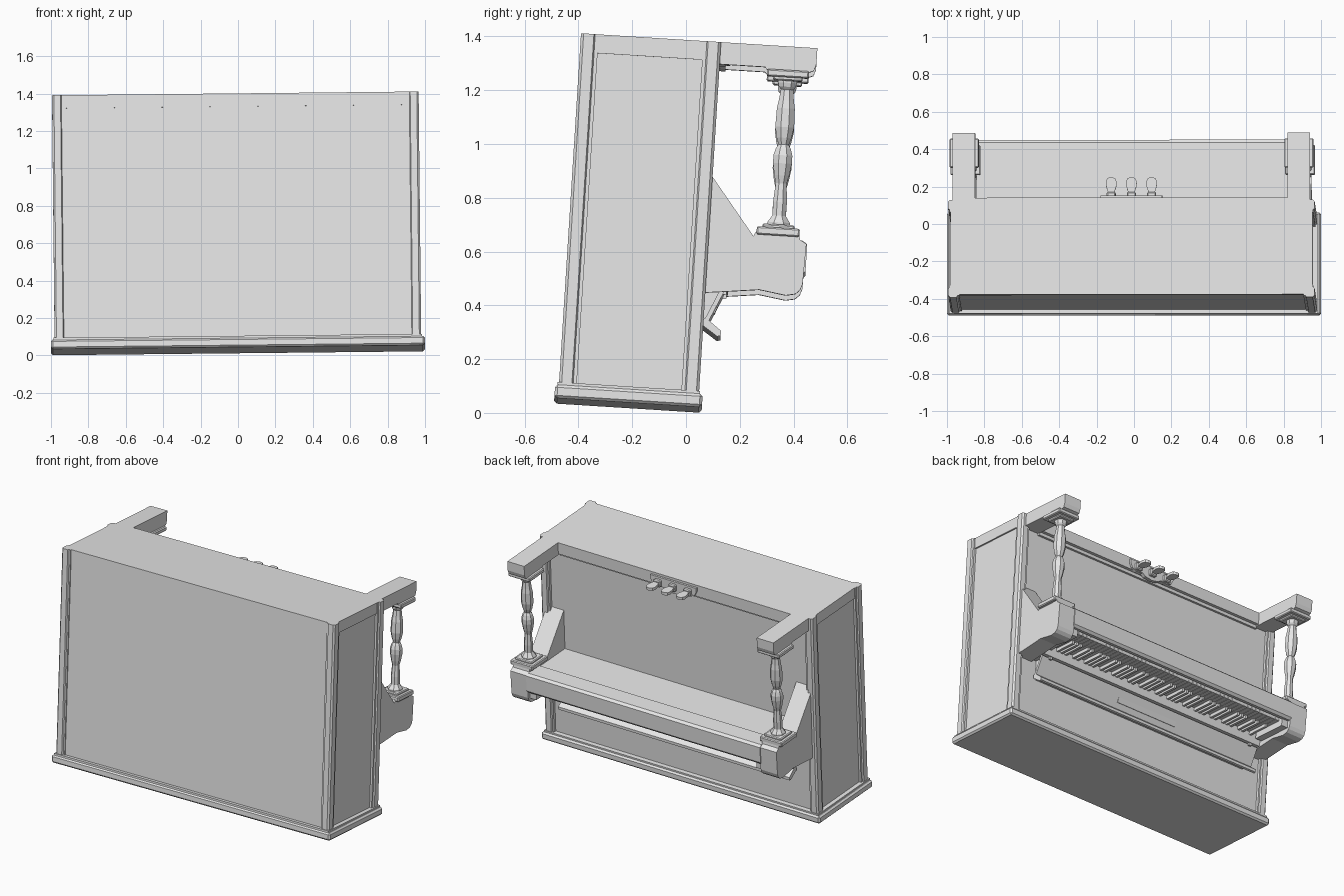
import bpy, bmesh, math
from mathutils import Matrix

if "Cube" in bpy.data.objects:
    bpy.data.objects.remove(bpy.data.objects["Cube"], do_unlink=True)

# One plain finish for every part
grey = bpy.data.materials.new("plain_grey")
grey.use_nodes = True
grey.diffuse_color = (0.8, 0.8, 0.8, 1)
grey.node_tree.nodes["Principled BSDF"].inputs["Base Color"].default_value = (0.8, 0.8, 0.8, 1)

# The upturned cabinet leans slightly
LEAN = (Matrix.Translation((0, -0.216, 0.028))
        @ Matrix.Rotation(math.radians(-3.6), 4, 'X')
        @ Matrix.Rotation(math.radians(-0.6), 4, 'Y'))


def finish(name, bm):
    bmesh.ops.recalc_face_normals(bm, faces=bm.faces)
    me = bpy.data.meshes.new(name)
    bm.to_mesh(me)
    bm.free()
    me.transform(LEAN)
    me.materials.append(grey)
    ob = bpy.data.objects.new(name, me)
    bpy.context.collection.objects.link(ob)
    return ob


def add_box(bm, x, y, z):
    size = [b - a for a, b in (x, y, z)]
    mid = [(a + b) / 2 for a, b in (x, y, z)]
    mat = Matrix.Translation(mid) @ Matrix.Diagonal((*size, 1))
    bmesh.ops.create_cube(bm, size=1, matrix=mat)


def box(name, x, y, z, bevel=0):
    bm = bmesh.new()
    add_box(bm, x, y, z)
    if bevel:
        bmesh.ops.bevel(bm, geom=bm.edges[:], offset=bevel, segments=1, affect='EDGES')
    return finish(name, bm)


def prism(name, outline, lo, hi, place):
    """Extrude a 2D outline; place(a, b, t) gives the 3D point."""
    bm = bmesh.new()
    face = bm.faces.new([bm.verts.new(place(a, b, lo)) for a, b in outline])
    out = bmesh.ops.extrude_face_region(bm, geom=[face])["geom"]
    moved = [g for g in out if isinstance(g, bmesh.types.BMVert)]
    a, b = outline[0]
    step = [q - p for p, q in zip(place(a, b, lo), place(a, b, hi))]
    bmesh.ops.translate(bm, verts=moved, vec=step)
    return finish(name, bm)


def along_x(a, b, t):
    return (t, a, b)


def along_y(a, b, t):
    return (a, t, b)


def along_z(a, b, t):
    return (a, b, t)


def turned(name, x, y, rings, sides=8):
    """Turned post from (height, radius) rings."""
    bm = bmesh.new()
    loops = []
    for z, r in rings:
        angles = [2 * math.pi * (i + 0.5) / sides for i in range(sides)]
        loops.append([bm.verts.new((x + r * math.cos(a), y + r * math.sin(a), z)) for a in angles])
    for low, high in zip(loops, loops[1:]):
        for i in range(sides):
            j = (i + 1) % sides
            bm.faces.new((low[i], low[j], high[j], high[i]))
    bm.faces.new(loops[0])
    bm.faces.new(loops[-1])
    return finish(name, bm)


# Cabinet
box("lid_slab", (-1, 1), (-0.275, 0.275), (0, 0.05), 0.01)
box("lid_moulding", (-0.985, 0.985), (-0.267, 0.265), (0.045, 0.06))
box("cabinet_body", (-0.958, 0.958), (-0.245, 0.235), (0.05, 1.345))
box("base_board", (-0.968, 0.968), (-0.246, 0.255), (1.29, 1.36))
box("base_rail", (-0.84, 0.84), (0.23, 0.272), (1.285, 1.36))
box("rail_bead", (-0.84, 0.84), (0.23, 0.25), (1.265, 1.285))

# Moulded corner posts
POST = [(0.92, 0.23), (0.92, 0.252), (0.93, 0.252), (0.935, 0.261), (0.97, 0.261),
        (0.98, 0.251), (0.98, 0.213), (0.972, 0.208), (0.972, 0.195), (0.95, 0.195)]
for side, s in (("left", 1), ("right", -1)):
    for end, e in (("back", 1), ("front", -1)):
        prism(f"{side}_{end}_post", [(s * x, e * y) for x, y in POST], 0.05, 1.36, along_z)

# Feet, turned columns and key cheeks at both ends
FOOT = [(0.2, 1.36), (0.62, 1.36), (0.62, 1.3), (0.612, 1.275), (0.595, 1.268),
        (0.44, 1.268), (0.43, 1.278), (0.2, 1.278)]
CHEEK = [(0.22, 0.91), (0.261, 0.858), (0.426, 0.648), (0.435, 0.665), (0.596, 0.665),
         (0.6, 0.645), (0.625, 0.63), (0.62, 0.48), (0.612, 0.458), (0.595, 0.442),
         (0.56, 0.435), (0.46, 0.45), (0.36, 0.438), (0.22, 0.422)]
COLUMN = [(0.69, 0.045), (0.705, 0.045), (0.72, 0.034), (0.73, 0.027), (0.78, 0.028),
          (0.85, 0.022), (0.88, 0.03), (0.925, 0.038), (0.955, 0.038), (0.98, 0.03),
          (0.995, 0.021), (1.02, 0.03), (1.06, 0.038), (1.13, 0.036), (1.16, 0.03),
          (1.2, 0.025), (1.21, 0.034), (1.225, 0.038), (1.24, 0.038)]
CY = 0.517
for side, s in (("left", 1), ("right", -1)):
    prism(f"{side}_foot", FOOT, s * 0.835, s * 0.955, along_x)
    prism(f"{side}_cheek", CHEEK, s * 0.835, s * 0.955, along_x)
    cx = s * 0.895
    turned(f"{side}_column", cx, CY, COLUMN)
    for part, half, low, high in (("plinth", 0.08, 0.655, 0.685), ("plinth_step", 0.06, 0.68, 0.697),
                                  ("cap_step", 0.055, 1.232, 1.25), ("cap", 0.078, 1.245, 1.272)):
        box(f"{side}_{part}", (cx - half, cx + half), (CY - half, CY + half), (low, high), 0.005)
    box(f"{side}_key_block", (s * 0.79, s * 0.84), (0.36, 0.6), (0.47, 0.56))
    box(f"{side}_lid_hinge", (s * 0.76, s * 0.78), (0.3, 0.34), (0.425, 0.445))

# Key bed with its front rail
box("key_bed", (-0.84, 0.84), (0.22, 0.6), (0.53, 0.635))
box("key_bed_step", (-0.84, 0.84), (0.5, 0.6), (0.63, 0.643))
prism("key_rail", [(0.575, 0.643), (0.612, 0.643), (0.628, 0.63), (0.628, 0.53),
                   (0.615, 0.515), (0.595, 0.515), (0.59, 0.53), (0.575, 0.53)],
      -0.84, 0.84, along_x)
box("key_back_board", (-0.84, 0.84), (0.22, 0.345), (0.44, 0.54))

# Keys hang below the bed
WHITE = 52
pitch = 1.58 / WHITE
whites, blacks = bmesh.new(), bmesh.new()
for i in range(WHITE):
    x = -0.79 + i * pitch
    add_box(whites, (x + 0.001, x + pitch - 0.001), (0.34, 0.575), (0.508, 0.535))
    if i % 7 not in (1, 4) and i < WHITE - 1:
        edge = x + pitch
        add_box(blacks, (edge - 0.008, edge + 0.008), (0.34, 0.49), (0.488, 0.51))
finish("white_keys", whites)
finish("black_keys", blacks)

# Open key lid with folded lip and grip strip
prism("key_lid", [(0.315, 0.442), (0.33, 0.434), (0.275, 0.312), (0.26, 0.318)],
      -0.83, 0.83, along_x)
prism("key_lid_lip", [(0.255, 0.325), (0.268, 0.335), (0.328, 0.29), (0.328, 0.272), (0.315, 0.268),
                      (0.255, 0.308)], -0.83, 0.83, along_x)
prism("lid_support", [(0.22, 0.44), (0.32, 0.44), (0.262, 0.315), (0.22, 0.315)], -0.8, 0.8, along_x)
prism("grip_strip", [(0.302, 0.39), (0.312, 0.388), (0.3, 0.358), (0.29, 0.36)],
      -0.22, 0.22, along_x)

# Pedal plate and three pedals
half_plate = [(0, 1.262), (0.05, 1.27), (0.07, 1.285), (0.12, 1.278), (0.15, 1.292),
              (0.165, 1.32), (0.165, 1.345)]
plate = half_plate + [(-x, z) for x, z in reversed(half_plate[1:])]
prism("pedal_plate", plate, 0.26, 0.284, along_y)
half_pedal = [(0.014, 0.26), (0.016, 0.3), (0.027, 0.335), (0.029, 0.36), (0.022, 0.377), (0.008, 0.384)]
pedal = half_pedal + [(-x, y) for x, y in reversed(half_pedal)]
for name, px in (("left", 0.108), ("middle", 0), ("right", -0.108)):
    prism(f"{name}_pedal", [(px + x, y) for x, y in pedal], 1.3, 1.318, along_z)
    box(f"{name}_pedal_bracket", (px - 0.024, px + 0.024), (0.26, 0.305), (1.285, 1.33), 0.006)
